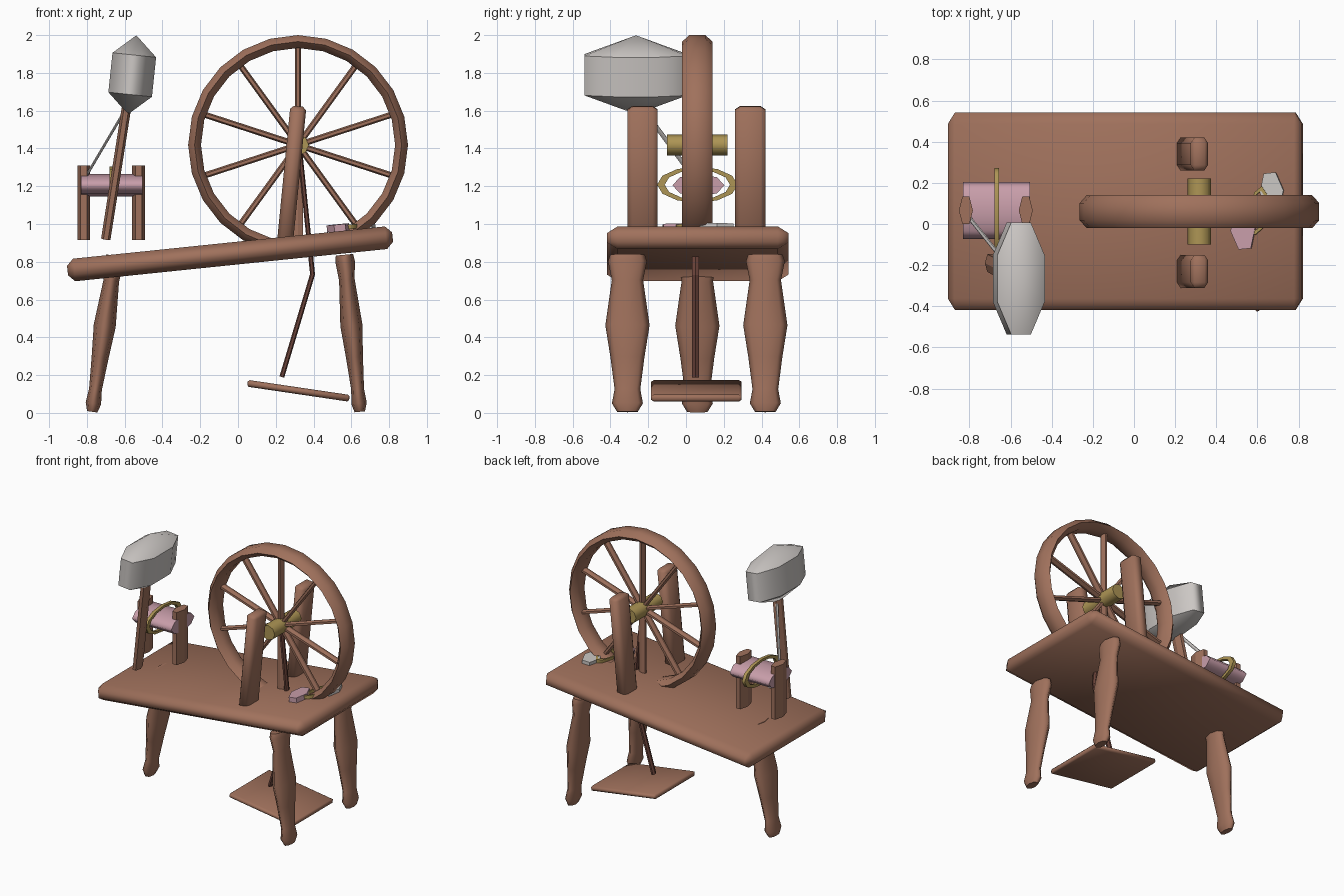
import bpy, bmesh
from math import radians, sin, cos, pi
from mathutils import Vector, Matrix

cube = bpy.data.objects.get("Cube")
if cube:
    bpy.data.objects.remove(cube)


def material(name, rgb):
    m = bpy.data.materials.new(name)
    m.use_nodes = True
    m.diffuse_color = (*rgb, 1)
    m.node_tree.nodes["Principled BSDF"].inputs["Base Color"].default_value = (*rgb, 1)
    return m


WOOD = material("warm wood", (0.35, 0.165, 0.107))
DARK = material("dark wood", (0.15, 0.058, 0.043))
GOLD = material("brass", (0.42, 0.30, 0.09))
PINK = material("pink yarn", (0.58, 0.34, 0.40))
WOOL = material("pale wool", (0.60, 0.57, 0.55))
parts = []


def add(name, bm, mat, loc=(0, 0, 0), rot=(0, 0, 0), scale=(1, 1, 1)):
    bmesh.ops.recalc_face_normals(bm, faces=bm.faces)
    me = bpy.data.meshes.new(name)
    bm.to_mesh(me)
    bm.free()
    me.materials.append(mat)
    ob = bpy.data.objects.new(name, me)
    ob.location = loc
    ob.rotation_euler = [radians(a) for a in rot]
    ob.scale = scale
    bpy.context.collection.objects.link(ob)
    parts.append(ob)
    return ob


def box(name, mat, size, bevel, loc, rot=(0, 0, 0), stretch=1.0):
    """Chamfered box; stretch widens the chamfer along y."""
    bm = bmesh.new()
    bmesh.ops.create_cube(bm, size=1)
    bmesh.ops.scale(bm, vec=(size[0], size[1] / stretch, size[2]), verts=bm.verts)
    bmesh.ops.bevel(bm, geom=bm.edges[:], offset=bevel, segments=1,
                    affect='EDGES', profile=0.5)
    return add(name, bm, mat, loc, rot, (1, stretch, 1))


def cylinder(name, mat, sides, size, loc, rot=(0, 0, 0)):
    """Cylinder with a corner at +y; size is x radius, y radius, length."""
    bm = bmesh.new()
    bmesh.ops.create_cone(bm, cap_ends=True, segments=sides, radius1=1, radius2=1, depth=1,
                          matrix=Matrix.Rotation(pi / 2, 4, 'Z'))
    return add(name, bm, mat, loc, rot, size)


def rod(name, mat, a, b, rx, ry, sides=6):
    a, b = Vector(a), Vector(b)
    ob = cylinder(name, mat, sides, (rx, ry, (b - a).length), (a + b) / 2)
    ob.rotation_euler = Vector((0, 0, 1)).rotation_difference(b - a).to_euler()
    return ob


def lathe(name, mat, profile, sides, loc, rot=(0, 0, 0), scale=(1, 1, 1), closed=False):
    """Turn a (radius, height) profile about local z."""
    bm = bmesh.new()
    vs = [bm.verts.new((0, r, h)) for r, h in profile]
    edges = [bm.edges.new(p) for p in zip(vs, vs[1:])]
    if closed:
        edges.append(bm.edges.new((vs[-1], vs[0])))
    bmesh.ops.spin(bm, geom=vs + edges, cent=(0, 0, 0), axis=(0, 0, 1),
                   angle=2 * pi, steps=sides, use_duplicate=False)
    bmesh.ops.remove_doubles(bm, verts=bm.verts, dist=0.0005)
    return add(name, bm, mat, loc, rot, scale)


# Sloping table
box("table", WOOD, (1.73, 0.96, 0.12), 0.035, (-0.042, 0.062, 0.842), (0, -5.9, 0), 1.6)

# Turned legs, flattened along x
LEG = [(0, 0), (0.055, 0), (0.082, 0.045), (0.068, 0.12), (0.09, 0.29), (0.117, 0.46),
       (0.083, 0.70), (0.103, 0.80), (0.092, 0.835), (0, 0.835)]
for name, x, y, tilt in (("front_leg", 0.645, -0.31, -5.6), ("back_leg", 0.645, 0.42, -5.6),
                         ("end_leg", -0.772, 0.06, 8.3)):
    lathe(name, WOOD, LEG, 8, (x, y, 0.006), (0, tilt, 0), (0.5, 1, 1))

# Wheel uprights
for name, y in (("front_upright", -0.23), ("back_upright", 0.34)):
    box(name, WOOD, (0.085, 0.16, 0.75), 0.018, (0.283, y, 1.25), (0, 5.6, 0), 1.5)

# Drive wheel: rim, spokes and hub
HUB = Vector((0.318, 0.06, 1.418))
RIM = [(0.582, 0.042), (0.582, -0.042), (0.548, -0.08),
       (0.514, -0.042), (0.514, 0.042), (0.548, 0.08)]
lathe("wheel_rim", WOOD, RIM, 24, HUB, (90, 0, 0), closed=True)
for i in range(10):
    a = radians(90 + 36 * i)
    d = Vector((cos(a), 0, sin(a)))
    rod("spoke", WOOD, HUB + d * 0.03, HUB + d * 0.53, 0.016, 0.03)
cylinder("hub", GOLD, 8, (0.057, 0.055, 0.32), HUB, (90, 0, 0))

# Crank rods and foot treadle
rod("upper_crank_rod", DARK, (0.325, 0.05, 1.41), (0.395, 0.05, 0.73), 0.013, 0.022)
rod("lower_crank_rod", DARK, (0.395, 0.05, 0.735), (0.232, 0.05, 0.19), 0.013, 0.022)
box("treadle", WOOD, (0.545, 0.48, 0.036), 0.009, (0.32, 0.055, 0.117), (0, 8.4, 0), 1.6)

# Bobbin, its posts and flyer ring
for x in (-0.817, -0.526):
    cylinder("bobbin_post", WOOD, 6, (0.034, 0.077, 0.395), (x, 0.066, 1.113))
cylinder("bobbin", PINK, 8, (0.06, 0.138, 0.325), (-0.668, 0.066, 1.205), (0, 90, 0))
BAND = [(1.11, 0.012), (1.11, -0.012), (0.9, -0.012), (0.9, 0.012)]
lathe("flyer_ring", GOLD, BAND, 12, (-0.667, 0.06, 1.208), (0, 90, 0),
      (0.086, 0.192, 1), closed=True)

# Distaff with wool bundle and yarn
rod("distaff", WOOD, (-0.70, -0.19, 0.92), (-0.585, -0.25, 1.65), 0.025, 0.05)
bm = bmesh.new()
bmesh.ops.create_uvsphere(bm, u_segments=8, v_segments=3, radius=1,
                          matrix=Matrix.Rotation(pi / 8, 4, 'Z'))
add("wool_bundle", bm, WOOL, (-0.56, -0.265, 1.79), (0, 6, 0), (0.145, 0.34, 0.21))
rod("yarn", WOOL, (-0.80, 0.03, 1.26), (-0.60, -0.22, 1.60), 0.007, 0.013)

# Spare spools lying on the table
cylinder("pink_spool", PINK, 6, (0.06, 0.108, 0.036), (0.53, -0.028, 0.98), (0, -5.9, 6))
lathe("brass_ring", GOLD, BAND, 8, (0.605, 0.065, 0.985), (0, -5.9, -8),
      (0.04, 0.108, 1), closed=True)
cylinder("wool_spool", WOOL, 6, (0.058, 0.105, 0.03), (0.67, 0.158, 0.985), (0, -5.9, 6))

# Smooth shading that keeps hard edges
bpy.context.view_layer.update()
for ob in bpy.context.view_layer.objects:
    ob.select_set(ob in parts)
bpy.context.view_layer.objects.active = parts[0]
bpy.ops.object.shade_smooth_by_angle(angle=radians(50))
